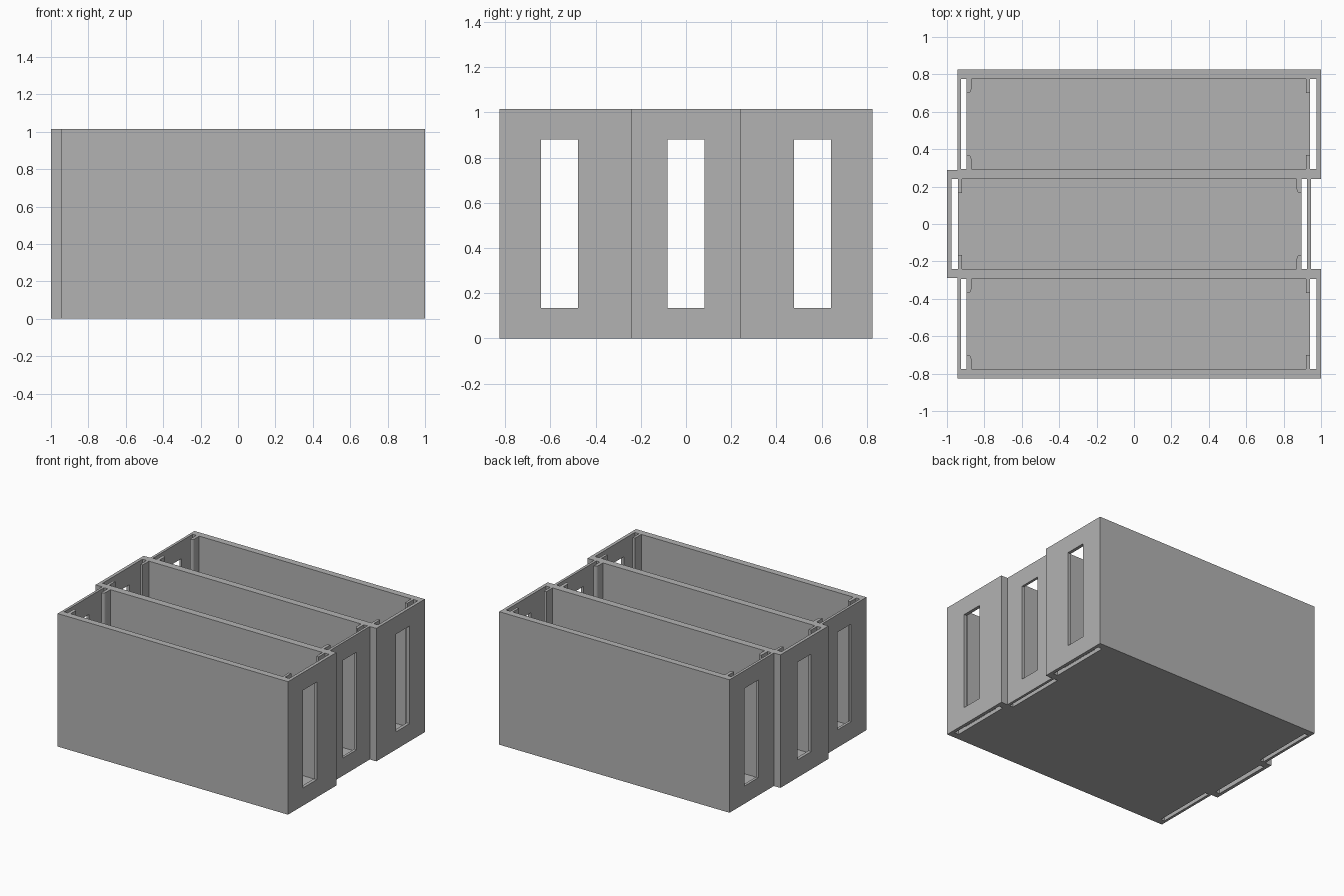
import bpy, bmesh, math

cube = bpy.data.objects.get("Cube")
if cube:
    bpy.data.objects.remove(cube, do_unlink=True)

HEIGHT, FLOOR = 1.015, 0.03
PITCH, HALF, WALL = 0.535, 0.24, 0.05      # bay spacing, half inner depth, wall
NEAR, FAR = -0.945, 1.0                    # outer ends of an unflipped bay
TOP = HEIGHT + 0.1

grey = bpy.data.materials.new("plain grey")
grey.use_nodes = True
grey.diffuse_color = (0.45, 0.45, 0.45, 1)
grey.node_tree.nodes["Principled BSDF"].inputs["Base Color"].default_value = (0.45, 0.45, 0.45, 1)


def prism(name, outline, z0, z1):
    """Extrude a plan outline between two heights."""
    bm = bmesh.new()
    face = bm.faces.new([bm.verts.new((x, y, z0)) for x, y in outline])
    new = bmesh.ops.extrude_face_region(bm, geom=[face])["geom"]
    bmesh.ops.translate(bm, vec=(0, 0, z1 - z0),
                        verts=[v for v in new if isinstance(v, bmesh.types.BMVert)])
    bmesh.ops.recalc_face_normals(bm, faces=bm.faces)
    mesh = bpy.data.meshes.new(name)
    bm.to_mesh(mesh)
    bm.free()
    mesh.materials.append(grey)
    obj = bpy.data.objects.new(name, mesh)
    bpy.context.collection.objects.link(obj)
    return obj


def rect(x0, x1, y0, y1):
    return [(x0, y0), (x1, y0), (x1, y1), (x0, y1)]


def cut(body, cutter):
    cutter.hide_render = True
    mod = body.modifiers.new("cut", "BOOLEAN")
    mod.operation, mod.solver, mod.object = "DIFFERENCE", "EXACT", cutter
    bpy.context.view_layer.objects.active = body
    bpy.ops.object.modifier_apply(modifier=mod.name)
    bpy.data.objects.remove(cutter, do_unlink=True)


def cavity_half():
    """Upper half of a bay's plan, leaving a guide rail in each corner."""
    rail, r = HALF - 0.075, 0.02
    left, right = -0.87, 0.92
    pts = [(0.955, 0), (0.955, rail), (right, rail), (right, HALF), (left, HALF)]
    # rounded corner of the left guide rail
    for i in range(7):
        a = math.radians(15 * i)
        pts.append((left - r + r * math.cos(a), rail + r - r * math.sin(a)))
    return pts + [(-0.91, rail), (-0.91, 0)]


# Body: staggered outline of three bays, the middle one flipped end to end
inner, outer, back = HALF, HALF + WALL, PITCH + HALF + WALL
side = [(FAR, -back), (FAR, -inner), (-NEAR, -inner), (-NEAR, inner), (FAR, inner), (FAR, back)]
other = [(NEAR, back), (NEAR, outer), (-FAR, outer), (-FAR, -outer), (NEAR, -outer), (NEAR, -back)]
body = prism("three_bay_box", side + other, 0, HEIGHT)

half = cavity_half()
bay_plan = half + [(x, -y) for x, y in reversed(half) if y > 0]

for bay, flip in ((-1, 1), (0, -1), (1, 1)):
    y = bay * PITCH
    # Open compartment
    cut(body, prism("compartment_cutter", [(flip * px, y + py) for px, py in bay_plan], FLOOR, TOP))
    # Panel slots that run right through the floor
    for x0, x1 in ((-0.925, -0.895), (0.94, 0.975)):
        cut(body, prism("slot_cutter", rect(flip * x0, flip * x1, y - HALF, y + HALF), -0.1, TOP))
    # Tall windows in both end walls
    mid = bay * 0.56
    cut(body, prism("window_cutter", rect(-1.1, 1.1, mid - 0.082, mid + 0.082), 0.135, 0.88))

bpy.ops.object.select_all(action="DESELECT")
body.select_set(True)
bpy.context.view_layer.objects.active = body
bpy.ops.object.shade_smooth_by_angle(angle=math.radians(30))
